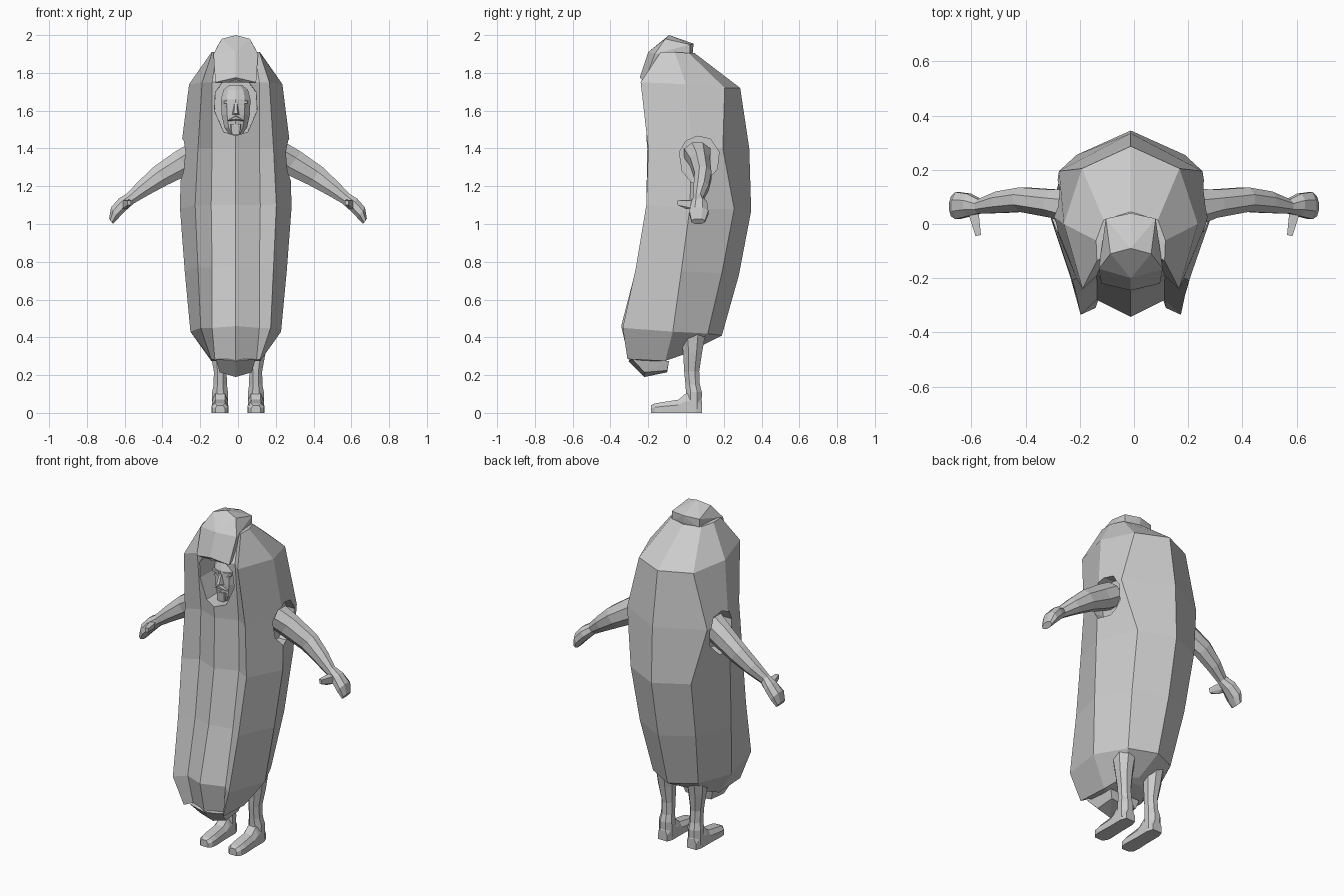
import bpy, bmesh, math
from mathutils import Vector

CX = -0.012  # the costume sits slightly off the body centre

grey = bpy.data.materials.new("plain grey")
grey.diffuse_color = (0.6, 0.6, 0.6, 1)


def finish(name, bm):
    bmesh.ops.recalc_face_normals(bm, faces=bm.faces)
    me = bpy.data.meshes.new(name)
    bm.to_mesh(me)
    bm.free()
    me.materials.append(grey)
    ob = bpy.data.objects.new(name, me)
    bpy.context.collection.objects.link(ob)
    return ob


def loft(name, rings):
    """Skin closed rings of equal length and cap both ends."""
    bm = bmesh.new()
    vs = [[bm.verts.new(p) for p in r] for r in rings]
    n = len(vs[0])
    for a, b in zip(vs, vs[1:]):
        for i in range(n):
            j = (i + 1) % n
            bm.faces.new((a[i], a[j], b[j], b[i]))
    for r in (vs[0], vs[-1]):
        bmesh.ops.triangulate(bm, faces=[bm.faces.new(r)])
    return finish(name, bm)


def limb(name, stations, u, v, sides=8):
    """Tube through (x, y, z, half size along u, half size along v)."""
    u, v = Vector(u), Vector(v)
    rings = []
    for x, y, z, a, b in stations:
        angs = [2 * math.pi * (i + 0.5) / sides for i in range(sides)]
        k = 1 / math.cos(math.pi / sides)
        rings.append([Vector((x, y, z)) + u * a * k * math.cos(t) + v * b * k * math.sin(t)
                      for t in angs])
    return loft(name, rings)


def hull(name, half, cx=0.0, mirror=True):
    """Convex solid from points, mirrored across x."""
    pts = set()
    for x, y, z in half:
        pts.add((cx + x, y, z))
        if mirror:
            pts.add((cx - x, y, z))
    bm = bmesh.new()
    for p in sorted(pts):
        bm.verts.new(p)
    res = bmesh.ops.convex_hull(bm, input=bm.verts)
    junk = [g for g in res["geom_interior"] if isinstance(g, bmesh.types.BMVert)]
    bmesh.ops.delete(bm, geom=junk, context="VERTS")
    bmesh.ops.dissolve_limit(bm, angle_limit=0.03, verts=bm.verts, edges=bm.edges)
    return finish(name, bm)


def cut(target, cutter):
    m = target.modifiers.new("cut", "BOOLEAN")
    m.operation, m.object, m.solver = "DIFFERENCE", cutter, "EXACT"
    bpy.context.view_layer.objects.active = target
    bpy.ops.object.modifier_apply(modifier="cut")
    bpy.data.objects.remove(cutter)


# Bun and sausage front: back, back side, side, lip, groove, sausage middle
half_rings = [
    [(0, .03, .33), (.09, -.01, .31), (.13, -.11, .275), (.13, -.31, .285), (.11, -.25, .28), (0, -.30, .27)],
    [(0, .19, .41), (.15, .115, .42), (.24, -.07, .43), (.185, -.335, .45), (.125, -.28, .45), (0, -.343, .46)],
    [(0, .28, .73), (.185, .19, .74), (.27, -.025, .75), (.20, -.265, .77), (.125, -.21, .77), (0, -.26, .78)],
    [(0, .345, 1.07), (.20, .255, 1.08), (.295, .02, 1.08), (.215, -.21, 1.1), (.13, -.16, 1.1), (0, -.21, 1.1)],
    [(0, .335, 1.4), (.265, .195, 1.4), (.29, .03, 1.4), (.20, -.20, 1.4), (.125, -.155, 1.4), (0, -.205, 1.4)],
    [(0, .287, 1.72), (.18, .205, 1.72), (.247, .0, 1.74), (.178, -.24, 1.75), (.125, -.19, 1.75), (0, -.235, 1.76)],
    [(0, .045, 1.905), (.1, .015, 1.905), (.128, -.06, 1.91), (.125, -.135, 1.91), (.1, -.12, 1.91), (0, -.13, 1.91)],
]
rings = []
for h in half_rings:
    rings.append([(CX + x, y, z) for x, y, z in h] + [(CX - x, y, z) for x, y, z in h[-2:0:-1]])
costume = loft("bun_and_sausage", rings)

# Face opening
opening = [(0, 1.465), (.065, 1.485), (.115, 1.6), (.11, 1.7), (.07, 1.755),
           (-.07, 1.755), (-.11, 1.7), (-.115, 1.6), (-.065, 1.485)]
cut(costume, loft("face_cutter", [[(CX + x * s, y, 1.6 + (z - 1.6) * s) for x, z in opening]
                                  for y, s in ((-.5, 1.0), (-.04, .97))]))

# Arm openings
armhole = [(-.035, 1.38), (.0, 1.44), (.06, 1.465), (.13, 1.45), (.175, 1.38),
           (.165, 1.29), (.10, 1.22), (.03, 1.22), (-.02, 1.28)]
for s in (-1, 1):
    cut(costume, loft("arm_cutter", [[(s * x, y, z) for y, z in armhole] for x in (.2, .5)]))

# Sausage tips: overhanging brim above the face and knob below the bun
hull("sausage_top", [(0, -.245, 1.775), (.108, -.22, 1.75), (0, -.2, 1.91), (.118, -.165, 1.9),
                     (.075, -.11, 1.98), (0, -.09, 2.0), (0, .04, 1.955), (.092, .02, 1.95),
                     (.092, .02, 1.895), (0, .035, 1.9), (.1, -.1, 1.79)], CX)
hull("sausage_bottom", [(0, -.22, .19), (.085, -.22, .215), (.105, -.285, .285), (0, -.305, .275),
                        (.1, -.09, .275), (.085, -.1, .225), (0, -.1, .215)], CX)

# Head inside the opening
limb("head", [(CX, -.085, 1.475, .035, .045), (CX, -.075, 1.51, .06, .065), (CX, -.07, 1.58, .075, .075),
              (CX, -.07, 1.66, .078, .075), (CX, -.065, 1.71, .065, .06), (CX, -.06, 1.735, .035, .035)],
     (1, 0, 0), (0, 1, 0), 10)
hull("nose", [(.008, -.14, 1.645), (.02, -.14, 1.578), (.009, -.175, 1.585), (.006, -.15, 1.64)], CX)
hull("moustache", [(0, -.14, 1.575), (0, -.162, 1.57), (.045, -.135, 1.545), (.04, -.15, 1.55), (0, -.16, 1.555)], CX)
hull("beard", [(.025, -.15, 1.53), (.03, -.13, 1.53), (.02, -.145, 1.475), (.015, -.12, 1.475)], CX)
for s in (-1, 1):
    side = "left" if s > 0 else "right"
    hull("brow_" + side, [(s * x, y, z) for x in (.012, .062) for y in (-.12, -.15 + x / 6)
                          for z in (1.638, 1.652)], CX, False)
    hull("eye_" + side, [(s * x, y, z) for x, z in ((.018, 1.622), (.036, 1.63), (.054, 1.622), (.036, 1.612))
                         for y in (-.12, -.147 + x / 6)], CX, False)

    # Arm with hand
    arm = [(.21, .06, 1.375, .07, .07), (.29, .075, 1.325, .052, .072), (.41, .09, 1.255, .045, .06),
           (.5, .08, 1.19, .04, .045), (.57, .065, 1.135, .026, .032), (.61, .07, 1.105, .042, .036),
           (.652, .068, 1.06, .05, .034), (.672, .065, 1.014, .036, .017)]
    limb("arm_" + side, [(s * a[0], *a[1:]) for a in arm], (0, 1, 0), (s * .6, 0, .8))
    hull("thumb_" + side, [(s * x, y, z) for x, y, z in (
        (.575, .06, 1.13), (.615, .05, 1.125), (.615, .05, 1.08), (.585, .05, 1.09), (.565, -.04, 1.125),
        (.585, -.045, 1.125), (.585, -.045, 1.1), (.568, -.04, 1.1), (.59, 0, 1.08))], 0, False)

    # Leg and foot
    limb("leg_" + side, [(s * .095, .04, .02, .042, .042), (s * .095, .042, .11, .042, .042),
                         (s * .094, .035, .15, .035, .038), (s * .094, .03, .22, .034, .04),
                         (s * .1, .035, .32, .046, .05), (s * .1, .035, .4, .055, .065),
                         (s * .1, .04, .46, .055, .065)], (1, 0, 0), (0, 1, 0))
    foot = [(.085, .03, .06), (.05, .042, .115), (-.005, .042, .1), (-.04, .042, .07),
            (-.13, .046, .056), (-.165, .042, .05), (-.185, .025, .04)]
    loft("foot_" + side, [[(s * .095 + x, y, z) for x, z in (
        (-w, 0), (w, 0), (w, h * .6), (w * .6, h), (-w * .6, h), (-w, h * .6))] for y, w, h in foot])
